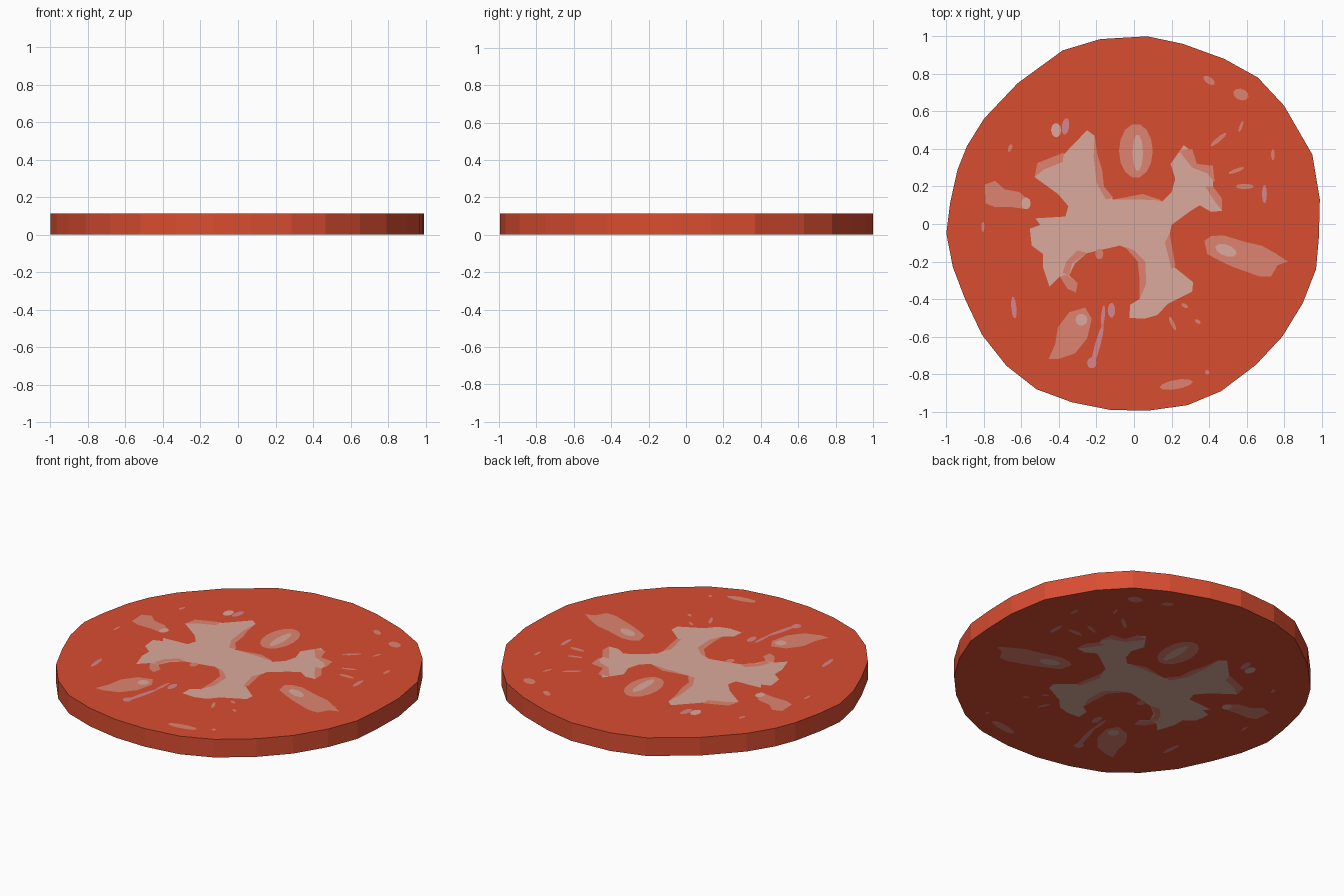
import bpy, bmesh, math

T = 0.115      # slice thickness
STEP = 0.0008  # height of each painted layer above the cut face


def material(name, rgb):
    m = bpy.data.materials.new(name)
    lin = [((c / 255 + 0.055) / 1.055) ** 2.4 for c in rgb]
    m.diffuse_color = (*lin, 1)
    return m


RED = material("tomato red", (217, 77, 49))
MID = material("pale red jelly", (223, 132, 112))
PALE = material("pale flesh", (220, 170, 156))
PINK = material("dusky pink", (215, 134, 139))


def finish(name, bm, mat):
    bmesh.ops.triangulate(bm, faces=[f for f in bm.faces if len(f.verts) > 4])
    me = bpy.data.meshes.new(name)
    bm.to_mesh(me)
    bm.free()
    me.materials.append(mat)
    ob = bpy.data.objects.new(name, me)
    bpy.context.collection.objects.link(ob)


def marks(name, polys, mat, layer):
    """Thin flat patches, repeated on the upper and lower cut faces."""
    bm = bmesh.new()
    for k, pts in enumerate(polys):
        d = (layer + k * 0.02) * STEP
        for z, s in ((T - 3 * STEP + d, 1), (3 * STEP - d, -1)):
            f = bm.faces.new([bm.verts.new((x, y, z)) for x, y in pts])
            f.normal_update()
            if f.normal.z * s < 0:
                f.normal_flip()
    finish(name, bm, mat)


def oval(x, y, rx, ry, tilt=0, n=10):
    c, s = math.cos(math.radians(tilt)), math.sin(math.radians(tilt))
    out = []
    for i in range(n):
        a = 2 * math.pi * i / n
        u, v = rx * math.cos(a), ry * math.sin(a)
        out.append((x + u * c - v * s, y + u * s + v * c))
    return out


# slice body: uneven round outline, extruded
rim = [(.07, 1), (.26, .96), (.48, .88), (.66, .78), (.80, .63), (.95, .37),
       (.99, .13), (.985, -.07), (.97, -.24), (.90, -.42), (.79, -.60),
       (.65, -.75), (.465, -.89), (.285, -.965), (.07, -.995), (-.13, -.99),
       (-.33, -.95), (-.52, -.88), (-.68, -.755), (-.81, -.59), (-.90, -.40),
       (-.965, -.23), (-1, -.05), (-.98, .11), (-.94, .29), (-.89, .415),
       (-.80, .56), (-.62, .75), (-.38, .925), (-.18, .985)]
bm = bmesh.new()
face = bm.faces.new([bm.verts.new((x, y, 3 * STEP)) for x, y in rim])
ext = bmesh.ops.extrude_face_region(bm, geom=[face])
for v in ext["geom"]:
    if isinstance(v, bmesh.types.BMVert):
        v.co.z = T - 3 * STEP
bmesh.ops.recalc_face_normals(bm, faces=bm.faces)
finish("slice_body", bm, RED)

# branching pale core
core = [(-.25, .50), (-.21, .47), (-.205, .37), (-.18, .29), (-.17, .20),
        (-.11, .13), (.045, .155), (.15, .12), (.20, .17), (.22, .24),
        (.195, .32), (.265, .42), (.305, .39), (.33, .32), (.42, .29),
        (.42, .20), (.465, .14), (.47, .07), (.41, .065), (.35, .10),
        (.295, .065), (.20, -.005), (.185, -.08), (.215, -.23), (.315, -.31),
        (.31, -.36), (.18, -.425), (.125, -.485), (.055, -.505), (-.025, -.50),
        (-.02, -.43), (.03, -.40), (.055, -.32), (.05, -.21), (0, -.145),
        (-.075, -.115), (-.25, -.155), (-.315, -.21), (-.345, -.275),
        (-.30, -.315), (-.31, -.365), (-.355, -.345), (-.395, -.28),
        (-.45, -.335), (-.485, -.23), (-.485, -.16), (-.545, -.115),
        (-.555, -.025), (-.50, -.005), (-.525, .03), (-.365, .04),
        (-.35, .095), (-.405, .16), (-.53, .25), (-.515, .315), (-.375, .37)]
marks("pale_core", [core], PALE, 1)

# darker rims along the edge of the core
marks("core_rims", [
    [(-.21, .47), (-.195, .37), (-.17, .29), (-.16, .20), (-.11, .14),
     (-.15, .13), (-.20, .22), (-.215, .36)],
    [(-.11, .13), (.045, .16), (.15, .125), (.04, .13)],
    [(.24, .39), (.31, .40), (.335, .32), (.42, .31), (.43, .22), (.39, .27), (.31, .30)],
    [(.42, .20), (.47, .13), (.47, .07), (.43, .12), (.38, .20)],
    [(0, -.14), (.06, -.20), (.065, -.32), (.03, -.40), (.03, -.30), (.02, -.20), (-.05, -.12)],
    [(-.25, -.155), (-.33, -.21), (-.345, -.275), (-.38, -.26), (-.36, -.20), (-.30, -.14)],
    [(-.36, -.27), (-.30, -.315), (-.31, -.365), (-.355, -.345), (-.395, -.28)],
    [(.19, -.05), (.165, -.10), (.20, -.24), (.22, -.22)],
    [(-.53, .25), (-.515, .325), (-.375, .38), (-.38, .33), (-.48, .29)],
], MID, 2)

# jelly pockets around the seeds
marks("seed_pockets", [
    oval(.01, .39, .09, .145, 0, 14),
    [(.375, -.09), (.41, -.065), (.475, -.06), (.59, -.095), (.68, -.115),
     (.76, -.16), (.82, -.20), (.765, -.22), (.73, -.28), (.67, -.28),
     (.53, -.23), (.455, -.195), (.39, -.16)],
    [(-.26, -.445), (-.225, -.505), (-.25, -.61), (-.315, -.69), (-.405, -.72),
     (-.455, -.72), (-.42, -.64), (-.405, -.55), (-.345, -.47)],
    [(-.795, .21), (-.74, .23), (-.69, .185), (-.61, .17), (-.565, .13),
     (-.58, .08), (-.65, .09), (-.74, .09), (-.79, .11)],
], MID, 1)

# seeds and pale flecks
marks("seeds", [oval(*o) for o in (
    (.02, .38, .028, .10), (.49, -.14, .06, .03, -20), (-.28, -.51, .032, .032),
    (-.575, .11, .025, .032), (-.415, .50, .027, .038))], PALE, 2)
marks("core_speck", [oval(-.185, -.16, .022, .028)], MID, 2)

# small scattered flecks
marks("jelly_flecks", [oval(*o) for o in (
    (.57, .69, .042, .03, -20), (.40, .765, .035, .018, -35),
    (.225, -.855, .09, .025, 10), (.39, -.79, .012, .012),
    (.59, .20, .048, .014), (.45, .45, .055, .012, 40),
    (.545, .285, .045, .01, 20), (.74, .37, .01, .03), (.57, .52, .008, .03, -20),
    (-.66, .405, .01, .022, -20), (-.805, -.015, .008, .028),
    (.205, -.53, .01, .04, 25), (.34, -.52, .018, .01, -30),
    (.27, -.435, .02, .01, -30))], MID, 1)
marks("pink_flecks", [oval(*o) for o in (
    (-.365, .52, .02, .045, -8), (-.64, -.445, .014, .06, 5),
    (-.12, -.46, .02, .04), (.695, .16, .013, .05),
    (-.195, -.65, .015, .12, -15), (-.165, -.49, .01, .06, -5),
    (-.225, -.74, .025, .03))], PINK, 1)
